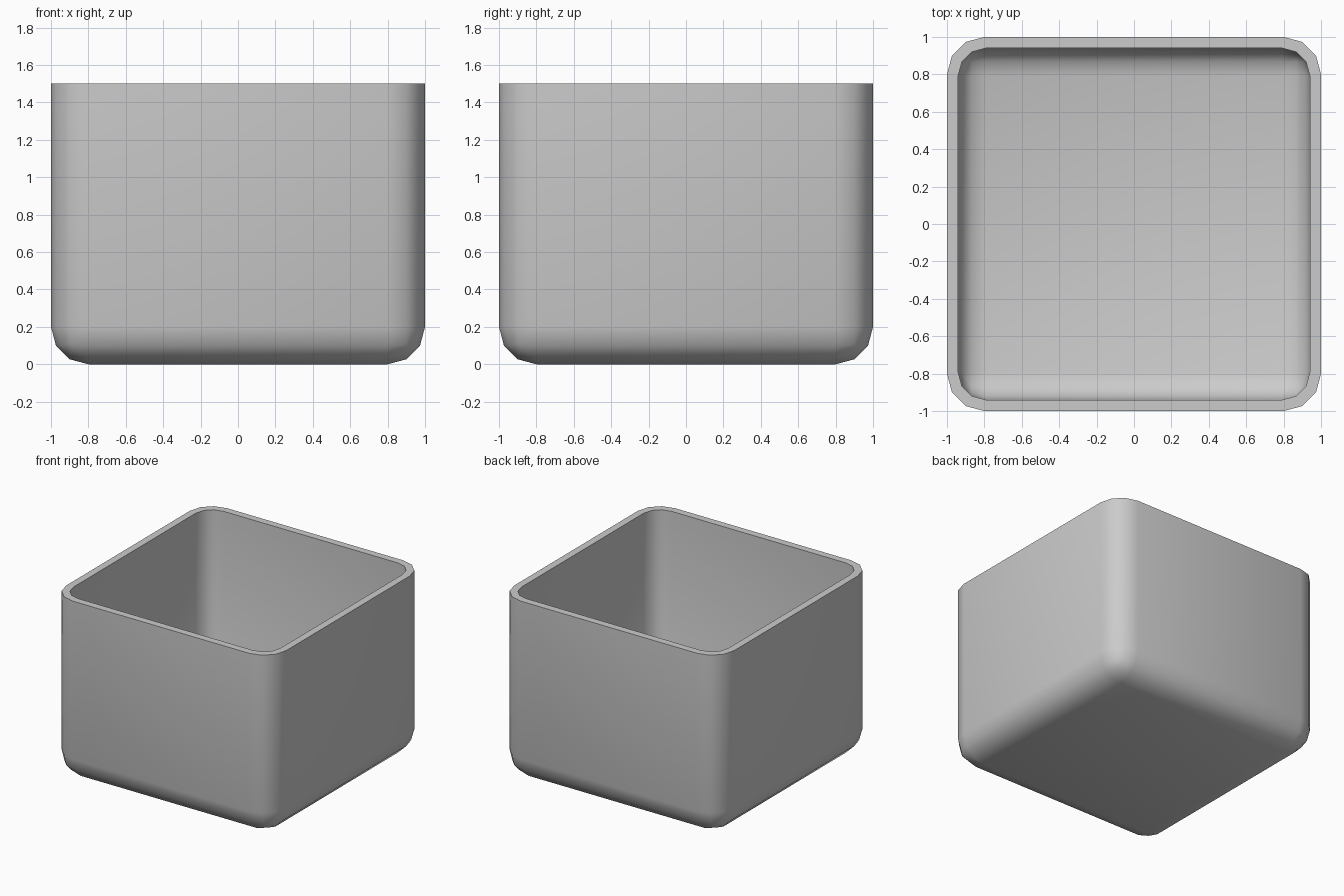
import bpy, bmesh, math
from mathutils import Vector

if "Cube" in bpy.data.objects:
    bpy.data.objects.remove(bpy.data.objects["Cube"])

WIDTH, HEIGHT, RADIUS, WALL = 2.0, 1.5, 0.2, 0.06

# Outer shell: box with rounded sides and bottom, open at the top
bm = bmesh.new()
bmesh.ops.create_cube(bm, size=1)
bmesh.ops.scale(bm, vec=Vector((WIDTH, WIDTH, HEIGHT)), verts=bm.verts)
bmesh.ops.translate(bm, vec=Vector((0, 0, HEIGHT / 2)), verts=bm.verts)
bmesh.ops.delete(bm, geom=[f for f in bm.faces if f.normal.z > 0.9], context='FACES_ONLY')
rim = [e for e in bm.edges if all(v.co.z > HEIGHT - 0.01 for v in e.verts)]
bmesh.ops.bevel(bm, geom=[e for e in bm.edges if e not in rim], offset=RADIUS,
                offset_type='OFFSET', segments=3, profile=0.5, affect='EDGES')
bmesh.ops.recalc_face_normals(bm, faces=bm.faces)
# Keep normals pointing outward: the floor must face down
floor = min(bm.faces, key=lambda f: f.calc_center_median().z)
if floor.normal.z > 0:
    bmesh.ops.reverse_faces(bm, faces=bm.faces)

mesh = bpy.data.meshes.new("open_box")
bm.to_mesh(mesh)
bm.free()
box = bpy.data.objects.new("open_box", mesh)
bpy.context.collection.objects.link(box)
bpy.context.view_layer.objects.active = box
box.select_set(True)

# Wall thickness, growing inward
solid = box.modifiers.new("wall", 'SOLIDIFY')
solid.thickness = WALL
solid.offset = -1
solid.use_even_offset = True
bpy.ops.object.modifier_apply(modifier=solid.name)

# Smooth rounding with a crisp rim
bpy.ops.object.shade_smooth_by_angle(angle=math.radians(40))
